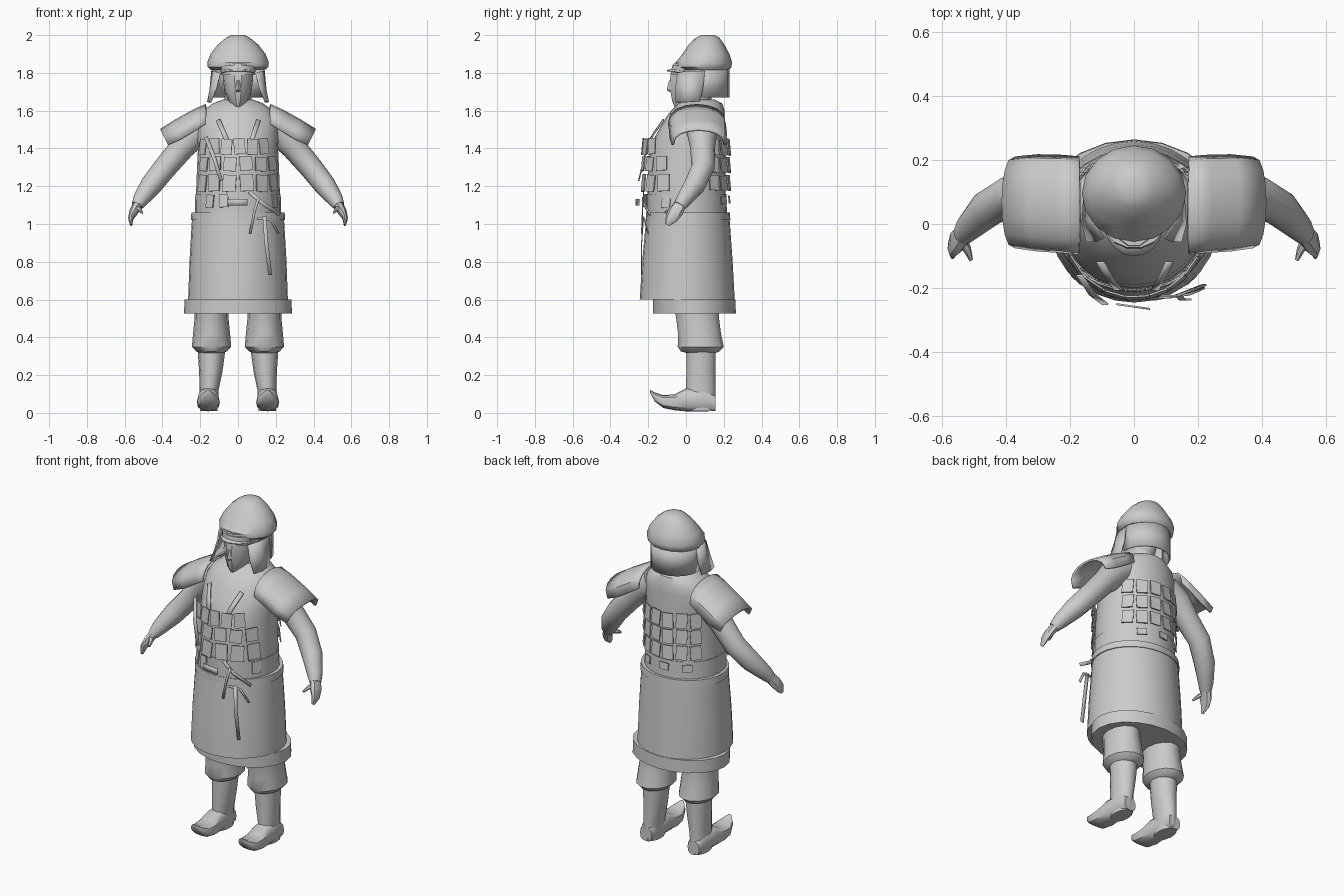
import bpy, bmesh, math
from mathutils import Vector, Matrix

if "Cube" in bpy.data.objects:
    bpy.data.objects.remove(bpy.data.objects["Cube"])

grey = bpy.data.materials.new("plain grey")
grey.diffuse_color = (0.6, 0.6, 0.6, 1)
grey.use_nodes = True
grey.node_tree.nodes["Principled BSDF"].inputs["Base Color"].default_value = grey.diffuse_color


def finish(name, bm, thick=0):
    bmesh.ops.recalc_face_normals(bm, faces=bm.faces[:])
    me = bpy.data.meshes.new(name)
    bm.to_mesh(me)
    bm.free()
    me.materials.append(grey)
    ob = bpy.data.objects.new(name, me)
    bpy.context.collection.objects.link(ob)
    if thick:
        mod = ob.modifiers.new("thickness", 'SOLIDIFY')
        mod.thickness = thick
        mod.offset = 0
    return ob


def loft(name, rings, closed=True, caps=True, thick=0):
    """Skin a list of point rings."""
    bm = bmesh.new()
    vs = [[bm.verts.new(p) for p in r] for r in rings]
    n = len(vs[0])
    for a, b in zip(vs, vs[1:]):
        for i in range(n if closed else n - 1):
            j = (i + 1) % n
            bm.faces.new((a[i], a[j], b[j], b[i]))
    if caps and closed:
        bm.faces.new(vs[0])
        bm.faces.new(vs[-1])
    return finish(name, bm, thick)


def oval(n, power=1.0):
    for i in range(n):
        c, s = math.cos(2 * math.pi * i / n), math.sin(2 * math.pi * i / n)
        yield (math.copysign(abs(c) ** power, c), math.copysign(abs(s) ** power, s))


def stack(name, rows, n=20, cx=0, power=1.0, caps=True):
    """Rows of (z, half width, front y, back y[, x shift])."""
    rings = []
    for r in rows:
        z, rx, y0, y1 = r[:4]
        x0 = cx + (r[4] if len(r) > 4 else 0)
        rings.append([(x0 + rx * c, (y0 + y1) / 2 + (y1 - y0) / 2 * s, z)
                      for c, s in oval(n, power)])
    return loft(name, rings, caps=caps)


def tube(name, path, n=10):
    """Path of (point, radius, flatness)."""
    pts = [Vector(p[0]) for p in path]
    rings = []
    for i, (p, r, f) in enumerate(path):
        d = pts[min(i + 1, len(pts) - 1)] - pts[max(i - 1, 0)]
        side = d.cross(Vector((0, 1, 0))).normalized()
        up = side.cross(d).normalized()
        rings.append([pts[i] + side * (r * f * c) + up * (r * s) for c, s in oval(n)])
    return loft(name, rings)


def ribbon(name, pts, w):
    rings = []
    for i, p in enumerate(pts):
        d = Vector(pts[min(i + 1, len(pts) - 1)]) - Vector(pts[max(i - 1, 0)])
        side = d.cross(Vector((0, 1, 0))).normalized() * (w / 2)
        rings.append([Vector(p) - side, Vector(p) + side])
    return loft(name, rings, closed=False, thick=0.006)


# Torso and robe
stack("torso", [(1.03, .225, -.2, .215), (1.16, .222, -.205, .21), (1.3, .217, -.2, .21),
                (1.4, .212, -.19, .21), (1.48, .215, -.155, .21), (1.55, .212, -.115, .205),
                (1.6, .185, -.08, .205), (1.64, .13, -.04, .19), (1.66, .075, -.0, .15)], 24)
stack("robe_skirt", [(.6, .264, -.245, .258), (.8, .257, -.232, .247), (1.04, .243, -.21, .23)], 28)
stack("waist_band", [(1.02, .25, -.213, .235), (1.06, .247, -.211, .232)], 28)
stack("sash", [(1.06, .228, -.209, .217), (1.16, .226, -.208, .213)], 28)
stack("robe_hem", [(.525, .285, -.175, .264), (.6, .284, -.175, .262)], 20)

# Head and neck
stack("neck", [(1.6, .075, -.02, .13), (1.76, .065, -.01, .14)], 12)
stack("head", [(1.615, .02, -.06, .03), (1.65, .05, -.075, .09), (1.7, .071, -.085, .15),
               (1.77, .08, -.088, .17), (1.85, .08, -.07, .18)], 14)
loft("nose", [[(-.012, -.08, 1.76), (.012, -.08, 1.76), (0, -.09, 1.76)],
              [(-.018, -.08, 1.71), (.018, -.08, 1.71), (0, -.102, 1.71)],
              [(-.012, -.078, 1.7), (.012, -.078, 1.7), (0, -.088, 1.7)]])

# Helmet with brim, nape guard and cheek flaps
stack("helmet", [(1.815, .145, -.03, .225), (1.83, .16, -.055, .24), (1.855, .163, -.055, .245),
                 (1.9, .146, -.02, .23), (1.95, .107, .015, .203), (1.985, .065, .05, .178),
                 (2.0, .035, .08, .15)], 16)
brim = [[(.09 * math.sin(t), .0 - r * math.cos(t), z + .012 * math.cos(t))
         for t in [math.radians(a) for a in range(-80, 81, 20)]]
        for r, z in ((.03, 1.81), (.1, 1.8))]
loft("helmet_brim", brim, closed=False, thick=.008)
stack("brow_band", [(1.79, .088, -.085, .1), (1.84, .1, -.075, .1)], 14)
nape = [[(.137 * math.sin(t), .09 + .135 * math.cos(t), z)
         for t in [math.radians(a) for a in range(-95, 96, 19)]] for z in (1.67, 1.83)]
loft("nape_guard", nape, closed=False, thick=.008)

# Parts found on both sides
for s, side in ((-1, "left"), (1, "right")):
    loft(side + "_cheek_flap",
         [[(s * .095, -.045, 1.8), (s * .13, .01, 1.81), (s * .138, .1, 1.81)],
          [(s * .115, -.055, 1.72), (s * .145, .01, 1.72), (s * .146, .09, 1.72)],
          [(s * .145, -.055, 1.645), (s * .16, .0, 1.645), (s * .155, .075, 1.65)]],
         closed=False, thick=.008)
    # Arched shoulder guard
    arcs = []
    for x, zt, drop, y0, y1, inset in ((.17, 1.63, .1, -.09, .205, .0), (.24, 1.598, .1, -.085, .21, .02),
                                       (.33, 1.548, .1, -.08, .212, .03), (.41, 1.498, .08, -.07, .205, .04)):
        arc = []
        for k in range(9):
            t = math.pi * k / 8
            h = math.sin(t) ** .75
            arc.append((s * (x - inset * (1 - h)), (y0 + y1) / 2 - (y1 - y0) / 2 * math.cos(t),
                        zt - drop * (1 - h)))
        arcs.append(arc)
    loft(side + "_shoulder_guard", arcs, closed=False, thick=.012)
    # Arm, hand and thumb
    tube(side + "_arm", [((s * .15, .08, 1.54), .08, 1), ((s * .23, .085, 1.48), .08, 1),
                         ((s * .295, .088, 1.405), .066, 1), ((s * .385, .09, 1.3), .062, 1),
                         ((s * .46, .045, 1.205), .058, 1), ((s * .515, -.01, 1.13), .043, 1),
                         ((s * .535, -.035, 1.095), .034, .9)], 12)
    tube(side + "_hand", [((s * .53, -.028, 1.105), .033, .8), ((s * .552, -.055, 1.065), .04, .6),
                          ((s * .567, -.078, 1.03), .033, .45), ((s * .566, -.1, .995), .012, .5)], 8)
    tube(side + "_thumb", [((s * .54, -.045, 1.09), .02, .8), ((s * .52, -.08, 1.075), .014, .8),
                           ((s * .508, -.112, 1.06), .007, .8)], 6)
    # Baggy trouser leg
    c = s * .14
    stack(side + "_trouser", [(.315, .06, .01, .15), (.325, .08, -.03, .18), (.35, .104, -.047, .203),
                              (.42, .098, -.045, .188), (.5, .09, -.055, .178), (.56, .09, -.065, .178)],
          14, c)
    # Boot shaft and upturned toe
    stack(side + "_boot_shaft", [(.01, .046, .0, .158, s * .015), (.12, .05, -.002, .157, s * .013),
                                 (.22, .062, .0, .157, s * .004), (.34, .074, .0, .16)], 14, c)
    foot = []
    for y, rx, z0, z1 in ((.155, .038, .01, .09), (.1, .05, .008, .13), (.0, .054, .008, .13),
                          (-.06, .061, .014, .098), (-.12, .058, .026, .094),
                          (-.165, .038, .06, .108), (-.19, .01, .105, .122)):
        foot.append([(s * .157 + rx * a, y, (z0 + z1) / 2 + (z1 - z0) / 2 * b)
                     for a, b in oval(12, .7)])
    loft(side + "_boot_foot", foot)


# Armour plates hung in rows around the body
def plates(name, sign, rows, y_radius):
    bm = bmesh.new()
    for z, h, w, angles in rows:
        for i, a in enumerate(angles):
            t = math.radians(a)
            pos = Vector((.222 * math.sin(t), .005 + sign * y_radius * math.cos(t), z + .004 * (i % 2)))
            m = (Matrix.Translation(pos) @ Matrix.Rotation(-sign * t, 4, 'Z')
                 @ Matrix.Rotation(sign * .1, 4, 'X') @ Matrix.Rotation(.05 * (-1) ** i, 4, 'Y')
                 @ Matrix.Diagonal((w, .006, h, 1)))
            bmesh.ops.create_cube(bm, size=1, matrix=m)
    return finish(name, bm)


plates("chest_plates", -1, [(1.408, .085, .06, (-57, -34, -16, 2, 20, 38)),
                            (1.317, .075, .068, (-55, -33, -11, 11, 33, 55)),
                            (1.215, .09, .072, (-58, -35, -12, 12, 35, 58)),
                            (1.12, .07, .05, (-42, -20, 62))], .235)
plates("back_plates", 1, [(1.405, .085, .062, (-50, -30, -10, 10, 30, 50)),
                          (1.31, .08, .062, (-50, -30, -10, 10, 30, 50)),
                          (1.215, .08, .062, (-50, -30, -10, 10, 30, 50)),
                          (1.125, .04, .055, (-38, -4, 30))], .225)

# Buckle plate, straps and knotted cord
ribbon("buckle_plate", [(-.055, -.25, 1.115), (.05, -.265, 1.115)], .035)
ribbon("left_chest_strap", [(-.105, -.12, 1.55), (-.075, -.17, 1.48), (-.05, -.205, 1.42)], .025)
ribbon("right_chest_strap", [(.11, -.12, 1.55), (.085, -.17, 1.48), (.065, -.205, 1.42)], .025)
ribbon("side_strap", [(-.17, -.16, 1.46), (-.13, -.22, 1.36), (-.09, -.25, 1.23)], .02)
ribbon("sash_cord", [(.06, -.225, 1.17), (.13, -.225, 1.11), (.22, -.19, 1.05)], .02)
ribbon("knot_loop", [(.11, -.23, 1.14), (.09, -.23, 1.08), (.065, -.235, .95 + .0)], .014)
ribbon("knot_end", [(.1, -.23, 1.03), (.17, -.22, 1.025), (.215, -.2, .95)], .014)
ribbon("cord_tail", [(.14, -.225, 1.04), (.15, -.235, .9), (.17, -.235, .73)], .02)

# Smooth surfaces with crisp edges
bpy.ops.object.select_all(action='DESELECT')
for ob in bpy.data.objects:
    ob.select_set(True)
    bpy.context.view_layer.objects.active = ob
bpy.ops.object.shade_smooth_by_angle(angle=math.radians(35))
